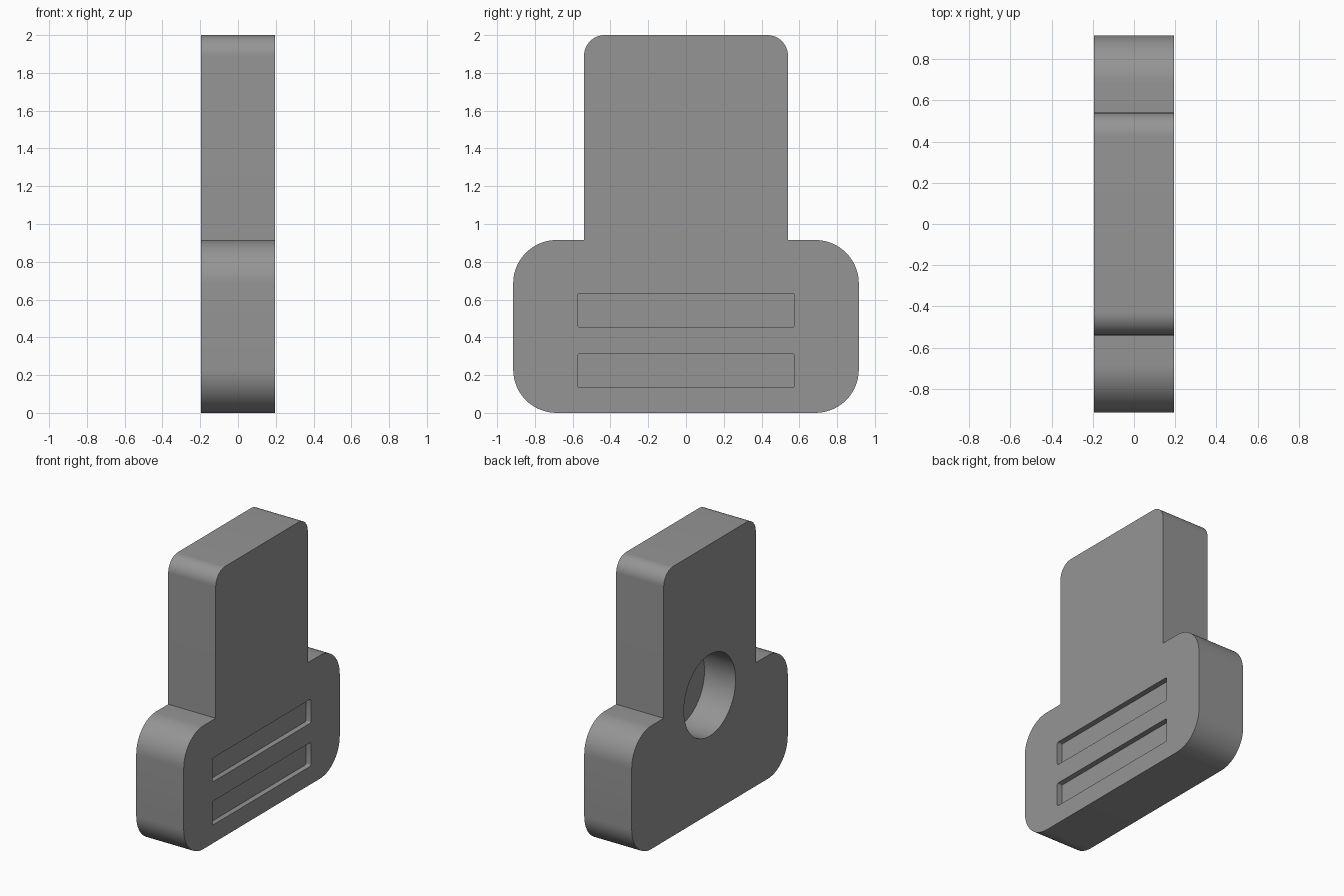
import bpy, bmesh, math

if "Cube" in bpy.data.objects:
    bpy.data.objects.remove(bpy.data.objects["Cube"])

HALF = 0.195  # half thickness of the plate

grey = bpy.data.materials.new("mid grey")
grey.diffuse_color = (0.3, 0.3, 0.3, 1)
grey.use_nodes = True
grey.node_tree.nodes["Principled BSDF"].inputs["Base Color"].default_value = grey.diffuse_color


def arc(cy, cz, r, start, end, n=16):
    """Points of a corner arc, angles in degrees."""
    pts = []
    for i in range(n + 1):
        a = math.radians(start + (end - start) * i / n)
        pts.append((cy + r * math.cos(a), cz + r * math.sin(a)))
    return pts


def rounded_rect(y, z0, z1, r, n):
    return (arc(y - r, z0 + r, r, -90, 0, n) + arc(y - r, z1 - r, r, 0, 90, n)
            + arc(r - y, z1 - r, r, 90, 180, n) + arc(r - y, z0 + r, r, 180, 270, n))


def extrude_profile(name, pts, x0, x1):
    """Solid made from a (y, z) outline swept along x."""
    bm = bmesh.new()
    face = bm.faces.new([bm.verts.new((x0, y, z)) for y, z in pts])
    res = bmesh.ops.extrude_face_region(bm, geom=[face])
    verts = [g for g in res["geom"] if isinstance(g, bmesh.types.BMVert)]
    bmesh.ops.translate(bm, verts=verts, vec=(x1 - x0, 0, 0))
    bmesh.ops.recalc_face_normals(bm, faces=bm.faces)
    mesh = bpy.data.meshes.new(name)
    bm.to_mesh(mesh)
    bm.free()
    mesh.materials.append(grey)
    obj = bpy.data.objects.new(name, mesh)
    bpy.context.collection.objects.link(obj)
    return obj


# Plate outline: wide rounded base with a narrower tongue rising from it
right = (arc(0.685, 0.23, 0.23, -90, 0) + arc(0.685, 0.685, 0.23, 0, 90)
         + [(0.54, 0.915)] + arc(0.43, 1.89, 0.11, 0, 90))
outline = right + [(-y, z) for y, z in reversed(right)]
body = extrude_profile("plate_body", outline, -HALF, HALF)

# Two shallow slots on one face, a deep round pocket on the other
cutters = [
    extrude_profile("lower_slot_cutter", rounded_rect(0.575, 0.135, 0.312, 0.01, 4), HALF - 0.04, HALF + 0.1),
    extrude_profile("upper_slot_cutter", rounded_rect(0.575, 0.455, 0.632, 0.01, 4), HALF - 0.04, HALF + 0.1),
    extrude_profile("round_pocket_cutter", arc(0, 0.88, 0.303, 0, 360, 64)[:-1], -HALF - 0.1, -HALF + 0.255),
]

bpy.context.view_layer.objects.active = body
body.select_set(True)
for cutter in cutters:
    mod = body.modifiers.new(cutter.name, 'BOOLEAN')
    mod.operation = 'DIFFERENCE'
    mod.solver = 'EXACT'
    mod.object = cutter
    bpy.ops.object.modifier_apply(modifier=mod.name)
for cutter in cutters:
    bpy.data.objects.remove(cutter)

bpy.ops.object.select_all(action='DESELECT')
body.select_set(True)
bpy.ops.object.shade_smooth_by_angle(angle=math.radians(30))
